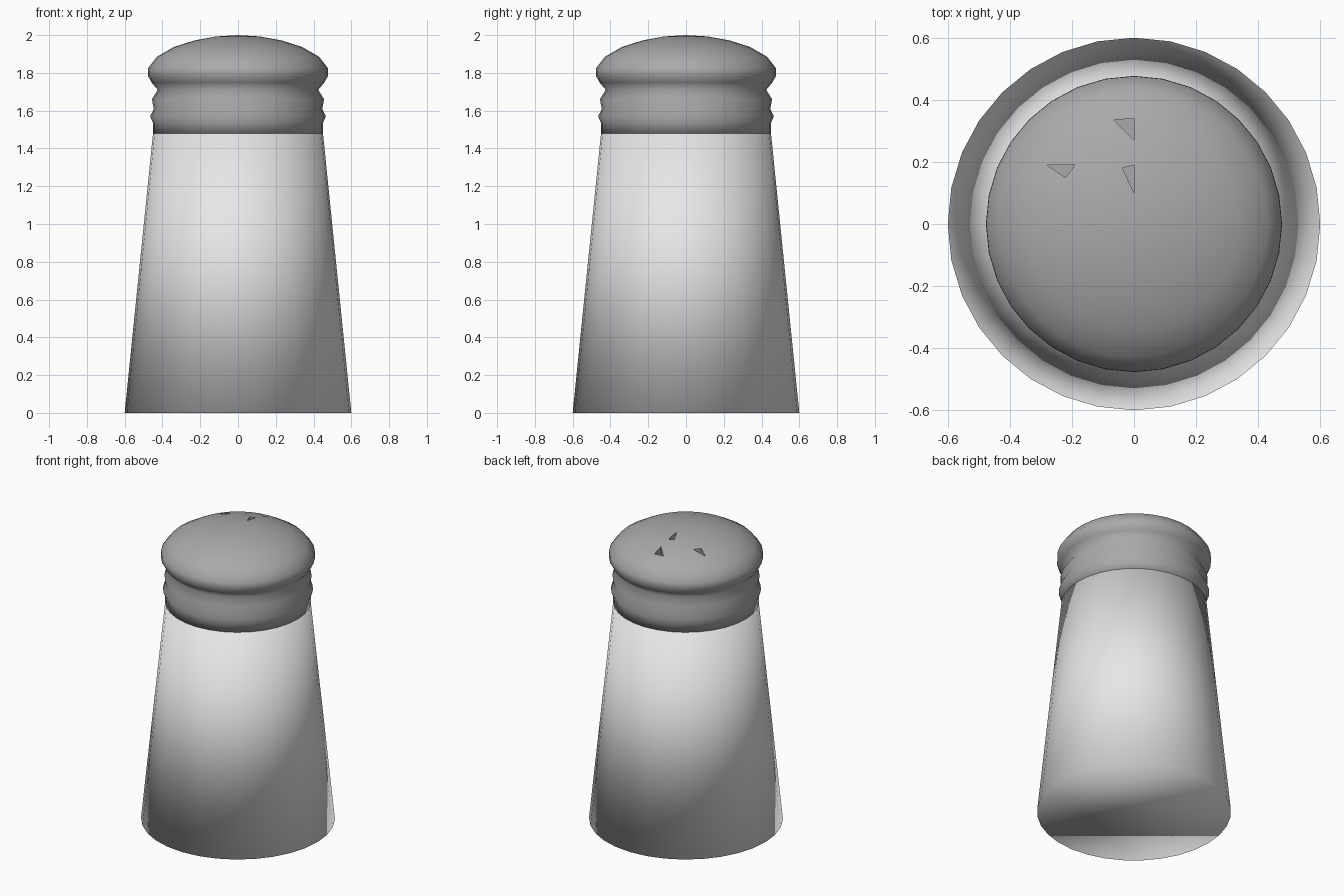
import bpy, bmesh, math

if "Cube" in bpy.data.objects:
    bpy.data.objects.remove(bpy.data.objects["Cube"])

SIDES = 32

def material(name, value):
    m = bpy.data.materials.new(name)
    m.diffuse_color = (value, value, value, 1)
    m.use_nodes = True
    m.node_tree.nodes["Principled BSDF"].inputs["Base Color"].default_value = m.diffuse_color
    return m

def finish(name, bm, mat, smooth=True):
    bmesh.ops.recalc_face_normals(bm, faces=bm.faces)
    me = bpy.data.meshes.new(name)
    bm.to_mesh(me)
    bm.free()
    me.materials.append(mat)
    for p in me.polygons:
        p.use_smooth = smooth
    ob = bpy.data.objects.new(name, me)
    bpy.context.collection.objects.link(ob)
    return ob

def lathe(name, profile, mat):
    """Closed solid of revolution from (radius, height) pairs; radius 0 is a pole."""
    bm = bmesh.new()
    rings = []
    for r, z in profile:
        if r == 0:
            rings.append([bm.verts.new((0, 0, z))] * SIDES)
        else:
            rings.append([bm.verts.new((r * math.cos(2 * math.pi * i / SIDES),
                                        r * math.sin(2 * math.pi * i / SIDES), z))
                          for i in range(SIDES)])
    for a, b in zip(rings, rings[1:]):
        for i in range(SIDES):
            j = (i + 1) % SIDES
            bm.faces.new(list(dict.fromkeys((a[i], a[j], b[j], b[i]))))
    for ring in (rings[0], rings[-1]):
        if ring[0] is not ring[1]:
            bm.faces.new(ring)
    return finish(name, bm, mat)

body_mat = material("light grey body", 0.8)
cap_mat = material("grey metal cap", 0.4)

# Tapered body
lathe("body", [(0.6, 0), (0.45, 1.48)], body_mat)

# Ribbed, domed cap
cap = lathe("cap", [(0.45, 1.48), (0.45, 1.535), (0.465, 1.57), (0.446, 1.61),
                    (0.456, 1.66), (0.425, 1.71), (0.458, 1.75), (0.477, 1.785),
                    (0.476, 1.825), (0.43, 1.885), (0.34, 1.937), (0.23, 1.972),
                    (0.115, 1.993), (0, 2.0)], cap_mat)

# Three triangular shaker holes sunk into the dome
holes = [[(-0.065, 0.335), (0, 0.34), (0, 0.27)],
         [(-0.28, 0.19), (-0.19, 0.19), (-0.22, 0.15)],
         [(-0.037, 0.18), (0, 0.19), (0, 0.1)]]
bm = bmesh.new()
for tri in holes:
    low = [bm.verts.new((x, y, 1.86)) for x, y in tri]
    top = [bm.verts.new((x, y, 2.1)) for x, y in tri]
    bm.faces.new(low)
    bm.faces.new(top)
    for i in range(3):
        j = (i + 1) % 3
        bm.faces.new((low[i], low[j], top[j], top[i]))
cutter = finish("hole_cutter", bm, cap_mat, smooth=False)
cutter.hide_render = True
cutter.hide_viewport = True
mod = cap.modifiers.new("holes", 'BOOLEAN')
mod.operation = 'DIFFERENCE'
mod.solver = 'EXACT'
mod.object = cutter
